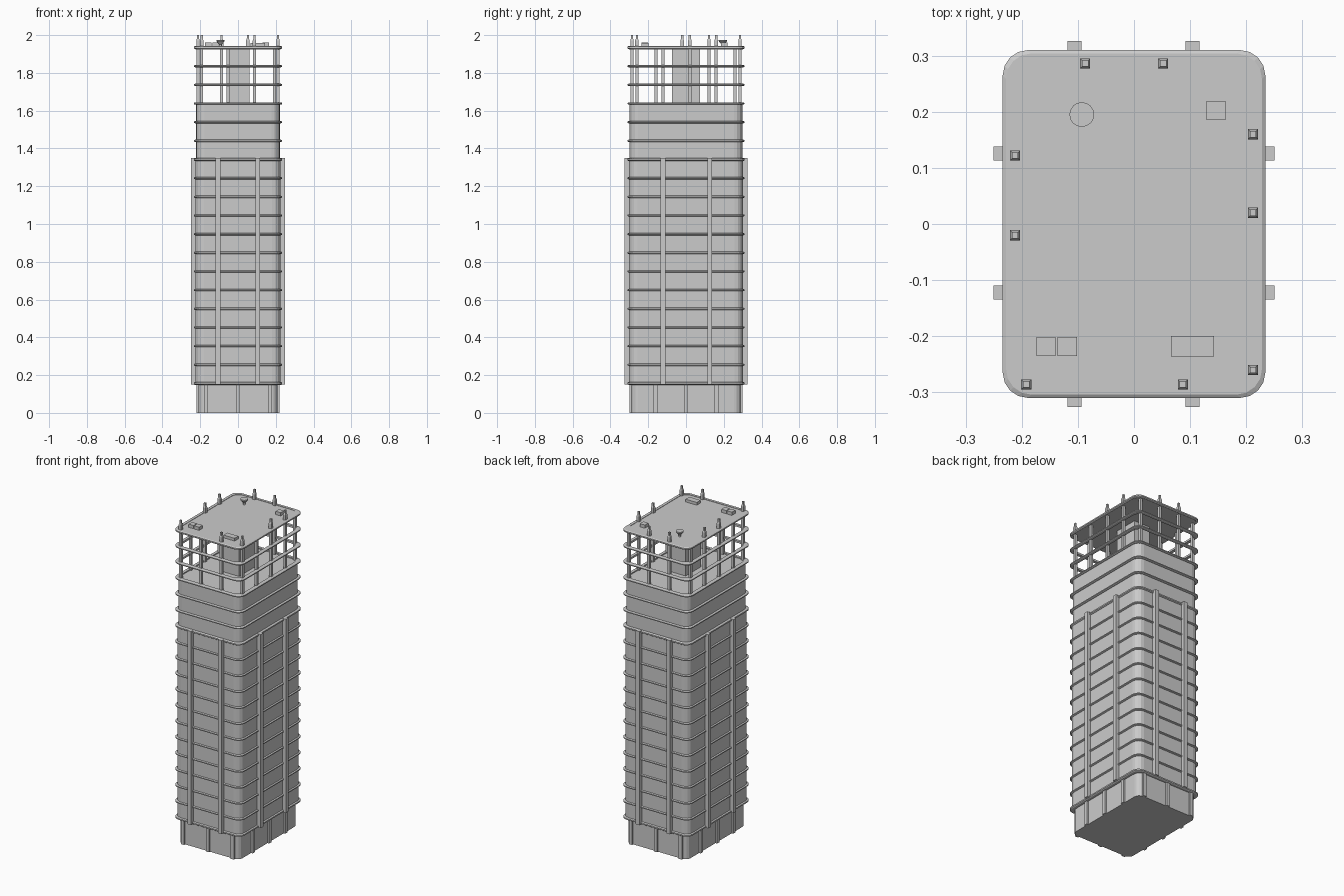
import bpy, bmesh, math

cube = bpy.data.objects.get("Cube")
if cube:
    bpy.data.objects.remove(cube)


def material(name, value):
    m = bpy.data.materials.new(name)
    m.use_nodes = True
    colour = (value, value, value, 1)
    m.diffuse_color = colour
    m.node_tree.nodes["Principled BSDF"].inputs["Base Color"].default_value = colour
    return m


GREY = material("concrete grey", 0.6)


def rounded(hx, hy, r, steps=4):
    """Outline of a rounded rectangle, anticlockwise."""
    pts = []
    for i, (sx, sy) in enumerate([(1, 1), (-1, 1), (-1, -1), (1, -1)]):
        for k in range(steps + 1):
            a = math.pi / 2 * (i + k / steps)
            pts.append((sx * (hx - r) + r * math.cos(a), sy * (hy - r) + r * math.sin(a)))
    return pts


def loft(name, loops, closed=False):
    """Bridge a list of (outline, z); cap the ends unless the loft closes on itself."""
    bm = bmesh.new()
    rows = [[bm.verts.new((x, y, z)) for x, y in pts] for pts, z in loops]
    n = len(rows[0])
    pairs = list(zip(rows, rows[1:]))
    if closed:
        pairs.append((rows[-1], rows[0]))
    else:
        bm.faces.new(rows[0][::-1])
        bm.faces.new(rows[-1])
    for a, b in pairs:
        for i in range(n):
            j = (i + 1) % n
            bm.faces.new((a[i], a[j], b[j], b[i]))
    bmesh.ops.recalc_face_normals(bm, faces=bm.faces)
    mesh = bpy.data.meshes.new(name)
    bm.to_mesh(mesh)
    bm.free()
    mesh.materials.append(GREY)
    ob = bpy.data.objects.new(name, mesh)
    bpy.context.collection.objects.link(ob)
    return ob


def square(cx, cy, w, d):
    return [(cx + sx * w / 2, cy + sy * d / 2) for sx, sy in [(1, 1), (-1, 1), (-1, -1), (1, -1)]]


def box(name, cx, cy, w, d, z0, z1):
    return loft(name, [(square(cx, cy, w, d), z0), (square(cx, cy, w, d), z1)])


def slab(name, hx, hy, r, z0, z1):
    return loft(name, [(rounded(hx, hy, r), z0), (rounded(hx, hy, r), z1)])


# Solid walls: base, main shaft, upper shaft, roof
slab("base", 0.21, 0.29, 0.035, 0, 0.16)
slab("main_shaft", 0.226, 0.302, 0.045, 0.15, 1.345)
slab("upper_shaft", 0.222, 0.298, 0.045, 1.34, 1.637)
slab("roof", 0.226, 0.302, 0.045, 1.925, 1.94)
box("lift_core", 0.005, 0, 0.11, 0.15, 1.63, 1.93)

# Bands wrapped round every floor, with a bevelled outer edge
for k in range(19):
    z = 0.156 + k * 0.0988
    h = 0.008 if k in (0, 12, 18) else 0.006
    profile = [(0.212, -h), (0.228, -h), (0.234, -h / 2), (0.234, h / 2), (0.228, h), (0.212, h)]
    loft(f"floor_band_{k}", [(rounded(o, o + 0.076, 0.045), z + dz) for o, dz in profile], True)

# Tall ribs on the main shaft
for s, side in [(-1, "right"), (1, "left")]:
    for y in (-0.122, 0.126):
        box(f"{side}_rib", s * 0.235, y, 0.03, 0.025, 0.15, 1.35)
for s, side in [(-1, "front"), (1, "back")]:
    for x in (-0.106, 0.104):
        box(f"{side}_rib", x, s * 0.311, 0.025, 0.03, 0.15, 1.35)

# Columns: half the ring, then the same turned half way round; True adds a mast above the roof
half_ring = [(-0.192, -0.286), (-0.052, -0.286), (0.087, -0.286),
             (0.212, -0.26), (0.212, -0.122), (0.212, 0.02), (0.212, 0.16)]
no_mast = {(-0.052, -0.286), (0.212, -0.122), (0.192, 0.286), (-0.212, 0.26), (-0.212, -0.16)}
for turn in (1, -1):
    for px, py in half_ring:
        x, y = turn * px, turn * py
        box("column", x, y, 0.016, 0.016, 1.63, 1.93)
        if (x, y) not in no_mast and (x, y) != (0.052, 0.286) or (x, y) == (0.052, 0.286):
            loft("mast", [(square(x, y, w, w), z) for w, z in
                          [(0.018, 1.93), (0.018, 1.972), (0.011, 1.982), (0.011, 2.0)]])

# Base pilasters
for s in (-1, 1):
    for x in (-0.17, 0.0, 0.17):
        box("base_pilaster", -s * x, s * 0.29, 0.022, 0.02, 0, 0.155)
    for y in (-0.16, 0.0, 0.16):
        box("base_side_pilaster", s * 0.211, s * y, 0.02, 0.022, 0, 0.155)

# Rooftop equipment
box("roof_unit_long", 0.104, -0.218, 0.077, 0.037, 1.938, 1.957)
for x, y in [(0.146, 0.202), (-0.157, -0.218), (-0.119, -0.218)]:
    box("roof_unit", x, y, 0.034, 0.034, 1.938, 1.96)
ring = [(math.cos(a * math.pi / 8), math.sin(a * math.pi / 8)) for a in range(16)]
loft("roof_dish", [([(-0.093 + r * c, 0.195 + r * s) for c, s in ring], z)
                   for r, z in [(0.007, 1.938), (0.007, 1.95), (0.022, 1.968), (0.022, 1.975)]])
